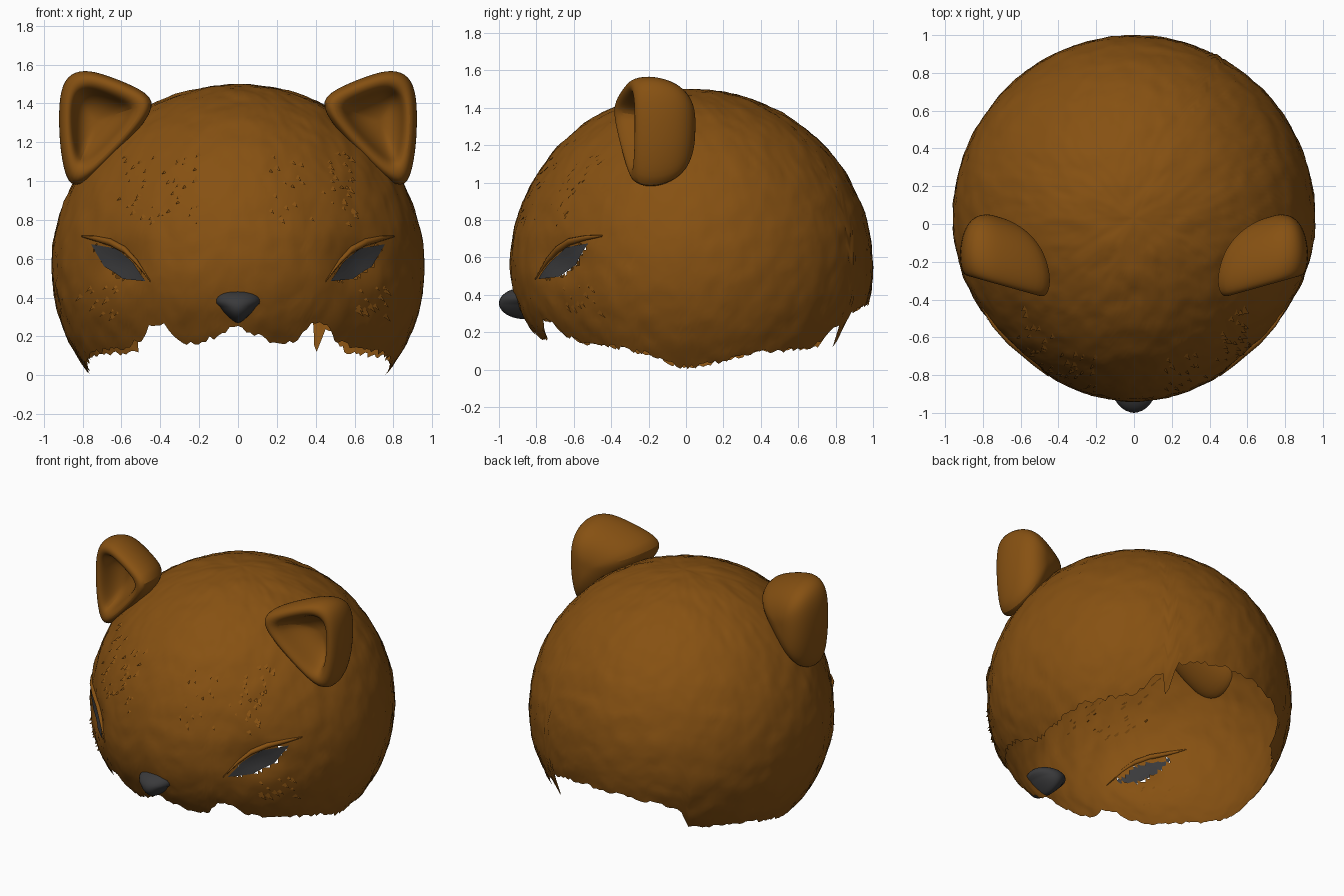
import bpy, bmesh, math, random
from mathutils import Vector, noise

random.seed(4)
if "Cube" in bpy.data.objects:
    bpy.data.objects.remove(bpy.data.objects["Cube"])


def material(name, rgb):
    m = bpy.data.materials.new(name)
    m.use_nodes = True
    m.diffuse_color = (*rgb, 1)
    m.node_tree.nodes["Principled BSDF"].inputs["Base Color"].default_value = (*rgb, 1)
    return m


FUR = material("brown fur", (0.24, 0.082, 0.006))
DARK = material("dark grey", (0.042, 0.042, 0.044))
MID = 0.55                      # height of the widest part of the head
CENTRE = Vector((0, 0.03, MID))
EYE = [(.755, .675), (.64, .655), (.55, .58), (.475, .485), (.60, .495), (.70, .56)]
EYE_MID = Vector((.62, .575))


def add_object(name, bm, mat, angle=40):
    mesh = bpy.data.meshes.new(name)
    bm.to_mesh(mesh)
    bm.free()
    mesh.materials.append(mat)
    ob = bpy.data.objects.new(name, mesh)
    bpy.context.collection.objects.link(ob)
    bpy.ops.object.select_all(action='DESELECT')
    ob.select_set(True)
    bpy.context.view_layer.objects.active = ob
    bpy.ops.object.shade_smooth_by_angle(angle=math.radians(angle))
    return ob


def latitude(z):
    return math.asin(max(-1, min(1, (z - MID) / (.95 if z > MID else .9))))


def head_point(a, lat, lift=0):
    """Point on the head: azimuth a from the front towards +x, latitude lat."""
    c = max(0, math.cos(lat))
    front = max(0, math.cos(a))
    cy = c ** 1.6 if lat < 0 and front > 0 else c
    cy = c + (cy - c) * front
    p = Vector((.96 * c * math.sin(a) * (1 - .1 * front ** 2),
                .03 - .97 * cy * math.cos(a),
                MID + math.sin(lat) * (.95 if lat > 0 else .9)))
    if p.y < 0:                 # shallow eye sockets
        d = (Vector((abs(p.x), p.z)) - EYE_MID).length
        lift -= .035 * math.exp(-d * d / .012)
    return p + (p - CENTRE).normalized() * lift


def front_point(x, z, lift=0):
    """Point on the front of the head seen at x, z."""
    lat, a = latitude(z), 0
    for _ in range(12):
        w = .96 * math.cos(lat) * (1 - .1 * math.cos(a) ** 2)
        a = math.asin(max(-1, min(1, x / w)))
    return head_point(a, lat, lift)


def in_eye(x, z, scale):
    pts = [EYE_MID + (Vector(p) - EYE_MID) * scale for p in EYE]
    q = Vector((abs(x), z))
    signs = [(b - a).cross(q - a) > 0 for a, b in zip(pts, pts[1:] + pts[:1])]
    return all(signs) or not any(signs)


# Ragged lower edge: azimuth in degrees and height
SIDE = [(0, .26), (6, .21), (13, .175), (20, .165), (24, .21), (28, .27), (33, .25),
        (38, .18), (46, .14), (61, .12), (75, .08), (82, .03), (88, .01), (101, .04),
        (114, .1), (122, .1), (140, .12)]
LEFT_END = [(145, .2), (150, .24), (152, .07), (155, .3), (165, .34), (181, .36)]
RIGHT_END = [(143, .13), (146, .26), (152, .3), (165, .34), (181, .36)]


def rim_height(deg):
    table = SIDE + (LEFT_END if deg >= 0 else RIGHT_END)
    deg = abs(deg)
    for (a0, z0), (a1, z1) in zip(table, table[1:]):
        if a0 <= deg <= a1:
            return z0 + (z1 - z0) * (deg - a0) / (a1 - a0)


# Head: open shell
COLS, ROWS = 240, 64
bm = bmesh.new()
columns = []
for i in range(COLS):
    deg = -180 + 360 * i / COLS
    low = latitude(max(.004, rim_height(deg) + random.uniform(-.014, .014)))
    col = []
    for j in range(ROWS):
        p = head_point(math.radians(deg), low + (math.pi / 2 - low) * j / ROWS)
        bump = .007 * noise.noise(p * 9) + .004 * noise.noise(p * 23)
        col.append(bm.verts.new(p + (p - CENTRE).normalized() * bump))
    columns.append(col)
apex = bm.verts.new((0, CENTRE.y, MID + .95))
for i in range(COLS):
    a, b = columns[i], columns[(i + 1) % COLS]
    for j in range(ROWS - 1):
        bm.faces.new((a[j], b[j], b[j + 1], a[j + 1]))
    bm.faces.new((a[-1], b[-1], apex))
# Eye openings
holes = [f for f in bm.faces if f.calc_center_median().y < 0
         and in_eye(f.calc_center_median().x, f.calc_center_median().z, .88)]
bmesh.ops.delete(bm, geom=holes, context='FACES')
add_object("head_shell", bm, FUR, 50)

EAR = [(.40, 1.42), (.55, 1.50), (.68, 1.55), (.79, 1.58), (.885, 1.55), (.925, 1.44),
       (.925, 1.25), (.91, 1.1), (.87, .95), (.76, 1.0), (.62, 1.14), (.50, 1.27)]
EAR_MID = Vector((.73, 1.31))
# Ear section from hollow, over the rim, to the rounded back: scale and depth
EAR_SECTION = [(.1, .16), (.35, .14), (.55, .08), (.64, .0), (.8, -.02), (.94, .0),
               (1, .07), (.97, .15), (.85, .24), (.6, .31), (.3, .34), (.1, .345)]


def loop_faces(bm, r0, r1):
    n = len(r0)
    for k in range(n):
        bm.faces.new((r0[k], r0[(k + 1) % n], r1[(k + 1) % n], r1[k]))


def make_ear(side, name):
    bm = bmesh.new()
    rings = []
    for scale, depth in EAR_SECTION:
        ring = []
        for p in EAR:
            q = EAR_MID + (Vector(p) - EAR_MID) * scale
            ring.append(bm.verts.new((side * q.x, -.39 + (q.x - .42) * .28 + depth, q.y)))
        rings.append(ring)
    for r0, r1 in zip(rings, rings[1:]):
        loop_faces(bm, r0, r1)
    bm.faces.new(rings[0])
    bm.faces.new(rings[-1])
    bmesh.ops.recalc_face_normals(bm, faces=bm.faces)
    ob = add_object(name, bm, FUR, 60)
    ob.modifiers.new("Rounding", 'SUBSURF').levels = 2
    ob.modifiers["Rounding"].render_levels = 2


def make_eye(side, name):
    bm = bmesh.new()
    edge = [Vector(a).lerp(Vector(b), t / 4) for a, b in zip(EYE, EYE[1:] + EYE[:1])
            for t in range(4)]
    rings = []
    for scale in (1, .75, .5, .25):
        pts = [EYE_MID + (p - EYE_MID) * scale for p in edge]
        rings.append([bm.verts.new(front_point(side * p.x, p.y, .006)) for p in pts])
    for r0, r1 in zip(rings, rings[1:]):
        loop_faces(bm, r0, r1)
    bm.faces.new(rings[-1])
    bmesh.ops.recalc_face_normals(bm, faces=bm.faces)
    add_object(name, bm, DARK)


def make_brow(side, name):
    bm = bmesh.new()
    path = [(.80, .715), (.74, .705), (.66, .685), (.59, .645), (.53, .585), (.45, .485)]
    rings = []
    for k, (x, z) in enumerate(path):
        r = .004 + .016 * math.sin(math.pi * k / (len(path) - 1))
        c = front_point(side * x, z, .004)
        out = (c - CENTRE).normalized()
        rings.append([bm.verts.new(c + out * r * math.cos(t) + Vector((0, 0, r * math.sin(t))))
                      for t in (math.tau * s / 8 for s in range(8))])
    for r0, r1 in zip(rings, rings[1:]):
        loop_faces(bm, r0, r1)
    bmesh.ops.recalc_face_normals(bm, faces=bm.faces)
    add_object(name, bm, FUR, 60)


for side, word in ((1, "left"), (-1, "right")):
    make_ear(side, word + "_ear")
    make_eye(side, word + "_eye")
    make_brow(side, word + "_brow")

# Nose: ball narrowed towards the bottom
bm = bmesh.new()
bmesh.ops.create_uvsphere(bm, u_segments=32, v_segments=20, radius=1)
for v in bm.verts:
    x, y, z = v.co
    width = .135 * (.72 + .4 * z)
    v.co = (x * width * (1.1 if z > 0 else 1), -.86 + y * .14, .355 + z * .085)
add_object("nose", bm, DARK, 60)

# Fur tufts: thin raised flakes on forehead and cheeks
bm = bmesh.new()
for x0, x1, z0, z1, count in ((.15, .6, .78, 1.15, 45), (.6, .8, .3, .46, 14)):
    for k in range(count * 2):
        x = random.uniform(x0, x1) * (1 if k % 2 else -1)
        z = random.uniform(z0, z1)
        s = random.uniform(.02, .04)
        lean = math.copysign(s, x)
        bm.faces.new([bm.verts.new(front_point(*p)) for p in
                      ((x, z, -.004), (x + lean * .5, z + s * .6, -.004),
                       (x + lean * .9, z - s * .7, .014))])
add_object("fur_tufts", bm, FUR, 20)
